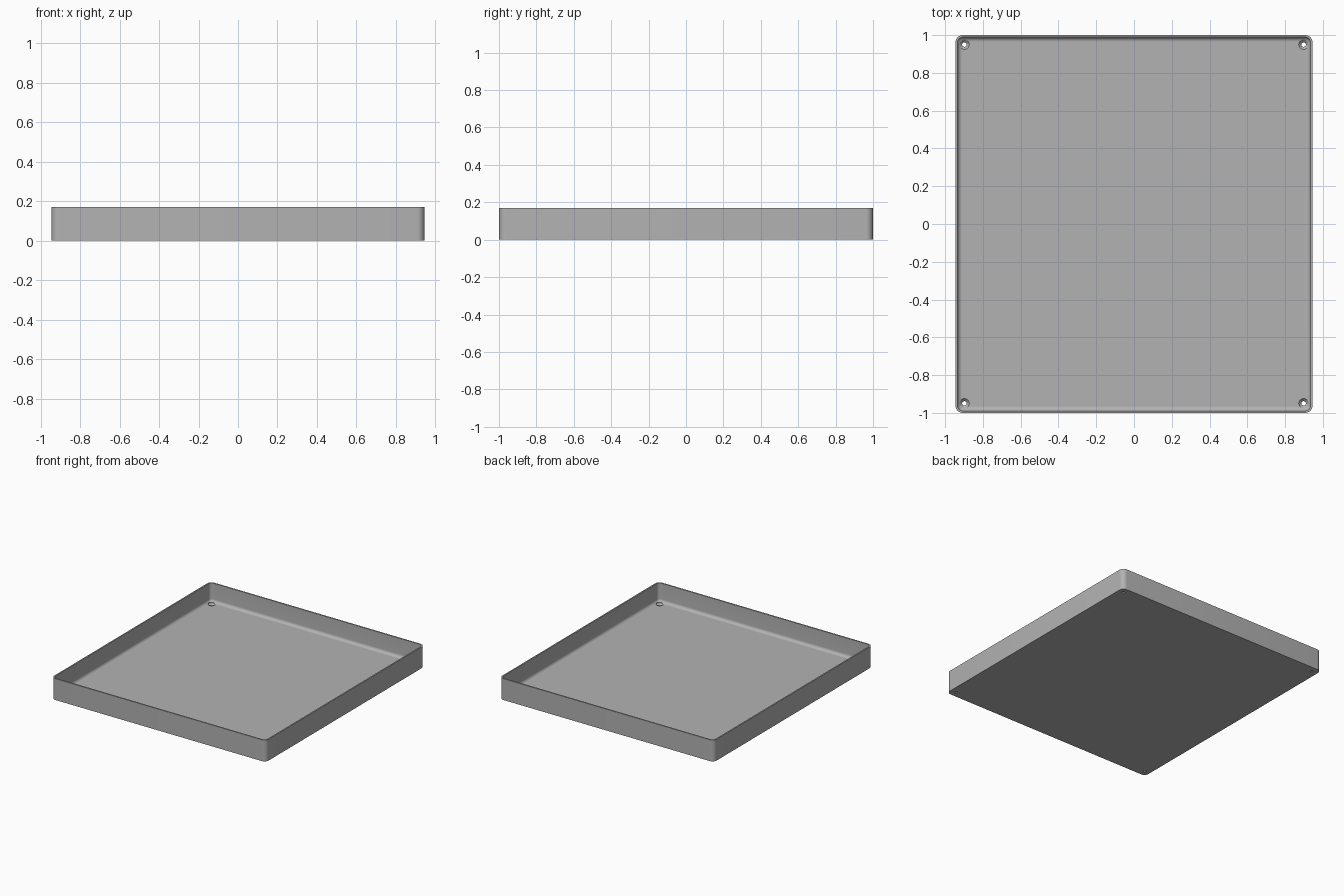
import bpy
import bmesh
from math import pi, sin, cos, radians

if "Cube" in bpy.data.objects:
    bpy.data.objects.remove(bpy.data.objects["Cube"], do_unlink=True)

HALF_X, HALF_Y, HEIGHT = 0.945, 1.0, 0.17
CORNER, WALL, FLOOR, FILLET = 0.038, 0.011, 0.02, 0.024
HOLE_X, HOLE_Y, HOLE_R, SINK_R = 0.898, 0.95, 0.012, 0.026

grey = bpy.data.materials.new("plain grey")
grey.use_nodes = True
colour = (0.45, 0.45, 0.45, 1)
grey.diffuse_color = colour
grey.node_tree.nodes["Principled BSDF"].inputs["Base Color"].default_value = colour


def make_object(name, bm):
    bmesh.ops.recalc_face_normals(bm, faces=bm.faces)
    mesh = bpy.data.meshes.new(name)
    bm.to_mesh(mesh)
    bm.free()
    mesh.materials.append(grey)
    obj = bpy.data.objects.new(name, mesh)
    bpy.context.collection.objects.link(obj)
    return obj


def loft(bm, rings):
    """Skin a stack of closed rings and cap both ends."""
    loops = [[bm.verts.new(p) for p in ring] for ring in rings]
    n = len(loops[0])
    for a, b in zip(loops, loops[1:]):
        for i in range(n):
            j = (i + 1) % n
            bm.faces.new((a[i], a[j], b[j], b[i]))
    bm.faces.new(loops[0][::-1])
    bm.faces.new(loops[-1])


def rounded_rectangle(inset, z, steps=8):
    r = CORNER - inset
    points = []
    for quarter, (sx, sy) in enumerate([(1, 1), (-1, 1), (-1, -1), (1, -1)]):
        for k in range(steps + 1):
            a = (quarter + k / steps) * pi / 2
            points.append((sx * (HALF_X - CORNER) + r * cos(a),
                           sy * (HALF_Y - CORNER) + r * sin(a), z))
    return points


def circle(x, y, r, z, sides=32):
    return [(x + r * cos(2 * pi * i / sides), y + r * sin(2 * pi * i / sides), z)
            for i in range(sides)]


# Tray shell: outer wall, rim, inner wall, filleted foot and floor
profile = [(0, 0), (0, HEIGHT), (WALL, HEIGHT)]
for k in range(9):
    a = k / 8 * pi / 2
    profile.append((WALL + FILLET * (1 - cos(a)), FLOOR + FILLET * (1 - sin(a))))
bm = bmesh.new()
loft(bm, [rounded_rectangle(inset, z) for inset, z in profile])
tray = make_object("tray", bm)

# Countersunk screw holes in the four corners
bm = bmesh.new()
for sx in (-1, 1):
    for sy in (-1, 1):
        x, y = sx * HOLE_X, sy * HOLE_Y
        loft(bm, [circle(x, y, r, z) for r, z in (
            (HOLE_R, -0.02), (HOLE_R, FLOOR - 0.014),
            (SINK_R, FLOOR), (SINK_R, FLOOR + 0.06))])
cutter = make_object("screw_hole_cutter", bm)
cutter.hide_render = True
cutter.hide_viewport = True

holes = tray.modifiers.new("screw holes", "BOOLEAN")
holes.operation = "DIFFERENCE"
holes.solver = "EXACT"
holes.object = cutter
bpy.context.view_layer.objects.active = tray
tray.select_set(True)
bpy.ops.object.modifier_apply(modifier=holes.name)
bpy.data.objects.remove(cutter, do_unlink=True)
bpy.ops.object.shade_smooth_by_angle(angle=radians(30))
